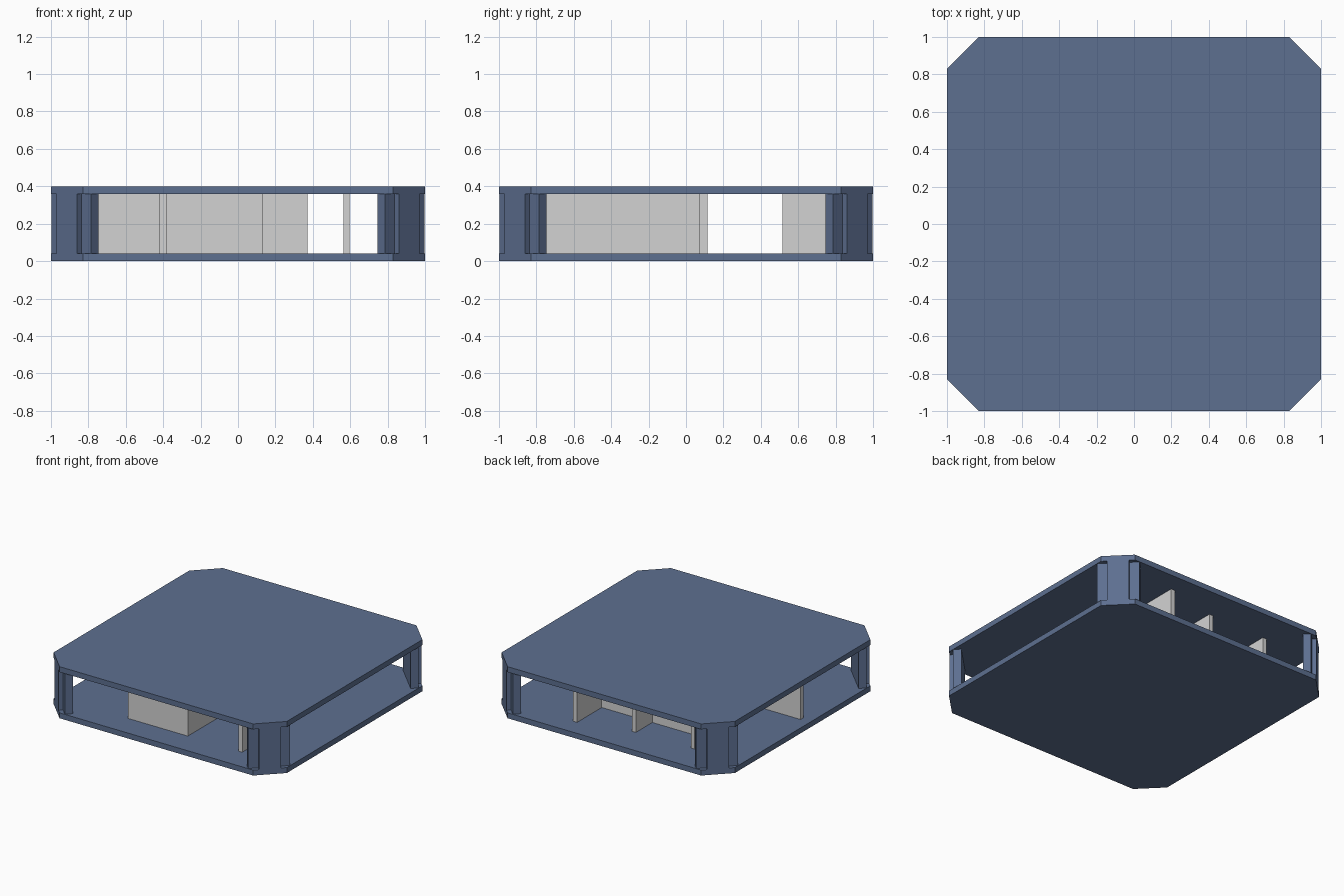
import bpy
import bmesh
import math
from mathutils import Matrix, Vector

if "Cube" in bpy.data.objects:
    bpy.data.objects.remove(bpy.data.objects["Cube"], do_unlink=True)

FLOOR, CEILING, TOP = 0.042, 0.358, 0.40
CHAMFER = 0.17
WALL = 0.033


def make_material(name, rgb):
    mat = bpy.data.materials.new(name)
    mat.use_nodes = True
    color = (*rgb, 1.0)
    mat.diffuse_color = color
    mat.node_tree.nodes["Principled BSDF"].inputs["Base Color"].default_value = color
    return mat


BLUE = make_material("slate_blue", (0.11, 0.16, 0.28))
GREY = make_material("light_grey", (0.65, 0.65, 0.65))


def prism(name, outline, z0, z1, mat):
    """Extrude a flat outline from z0 up to z1."""
    bm = bmesh.new()
    face = bm.faces.new([bm.verts.new((x, y, z0)) for x, y in outline])
    result = bmesh.ops.extrude_face_region(bm, geom=[face])
    verts = [v for v in result["geom"] if isinstance(v, bmesh.types.BMVert)]
    bmesh.ops.translate(bm, verts=verts, vec=(0, 0, z1 - z0))
    bmesh.ops.recalc_face_normals(bm, faces=bm.faces)
    mesh = bpy.data.meshes.new(name)
    bm.to_mesh(mesh)
    bm.free()
    mesh.materials.append(mat)
    obj = bpy.data.objects.new(name, mesh)
    bpy.context.collection.objects.link(obj)
    return obj


def rect(x0, x1, y0, y1):
    return [(x0, y0), (x1, y0), (x1, y1), (x0, y1)]


# Floor and roof slabs with cut corners
c = 1 - CHAMFER
octagon = [(c, -1), (1, -c), (1, c), (c, 1), (-c, 1), (-1, c), (-1, -c), (-c, -1)]
prism("floor_slab", octagon, 0, FLOOR, BLUE)
prism("roof_slab", octagon, CEILING, TOP, BLUE)

# Corner piers: a flush panel with a set-back post on each side
reach = (1 - CHAMFER / 2) * math.sqrt(2)
pier_parts = {
    "panel": rect(reach - 0.089, reach, -0.078, 0.078),
    "left_post": rect(reach - 0.089, reach - 0.032, 0.078, 0.15),
    "right_post": rect(reach - 0.089, reach - 0.032, -0.15, -0.078),
}
corners = ["back_left", "back_right", "front_right", "front_left"]
for i, corner in enumerate(corners):
    turn = Matrix.Rotation(math.radians(45 + 90 * i), 3, "Z")
    for part, outline in pier_parts.items():
        turned = [(turn @ Vector((x, y, 0))).xy for x, y in outline]
        prism(f"{corner}_corner_{part}", turned, FLOOR, CEILING, BLUE)

# Partitions running front to back: right edge x, front y, back y
for name, x, y0, y1 in [
    ("long_side_partition", 0.597, -0.80, 0.073),
    ("room_left_wall", 0.13, -0.80, 0.115),
    ("room_right_wall", -0.349, -0.80, 0.115),
    ("rear_left_partition", 0.372, 0.515, 0.85),
    ("rear_middle_partition", -0.062, 0.515, 0.75),
    ("rear_right_partition", -0.56, 0.515, 0.74),
]:
    prism(name, rect(x - WALL, x, y0, y1), FLOOR, CEILING, GREY)

# Partitions running side to side: left and right x, back edge y
for name, x0, x1, y in [
    ("room_front_wall", -0.349, 0.097, -0.80 + WALL),
    ("room_back_wall", -0.349, 0.097, 0.115),
    ("side_cross_wall", -0.92, -0.42, -0.09),
    ("rear_cross_wall", -0.56, 0.339, 0.515 + WALL),
]:
    prism(name, rect(x0, x1, y - WALL, y), FLOOR, CEILING, GREY)
